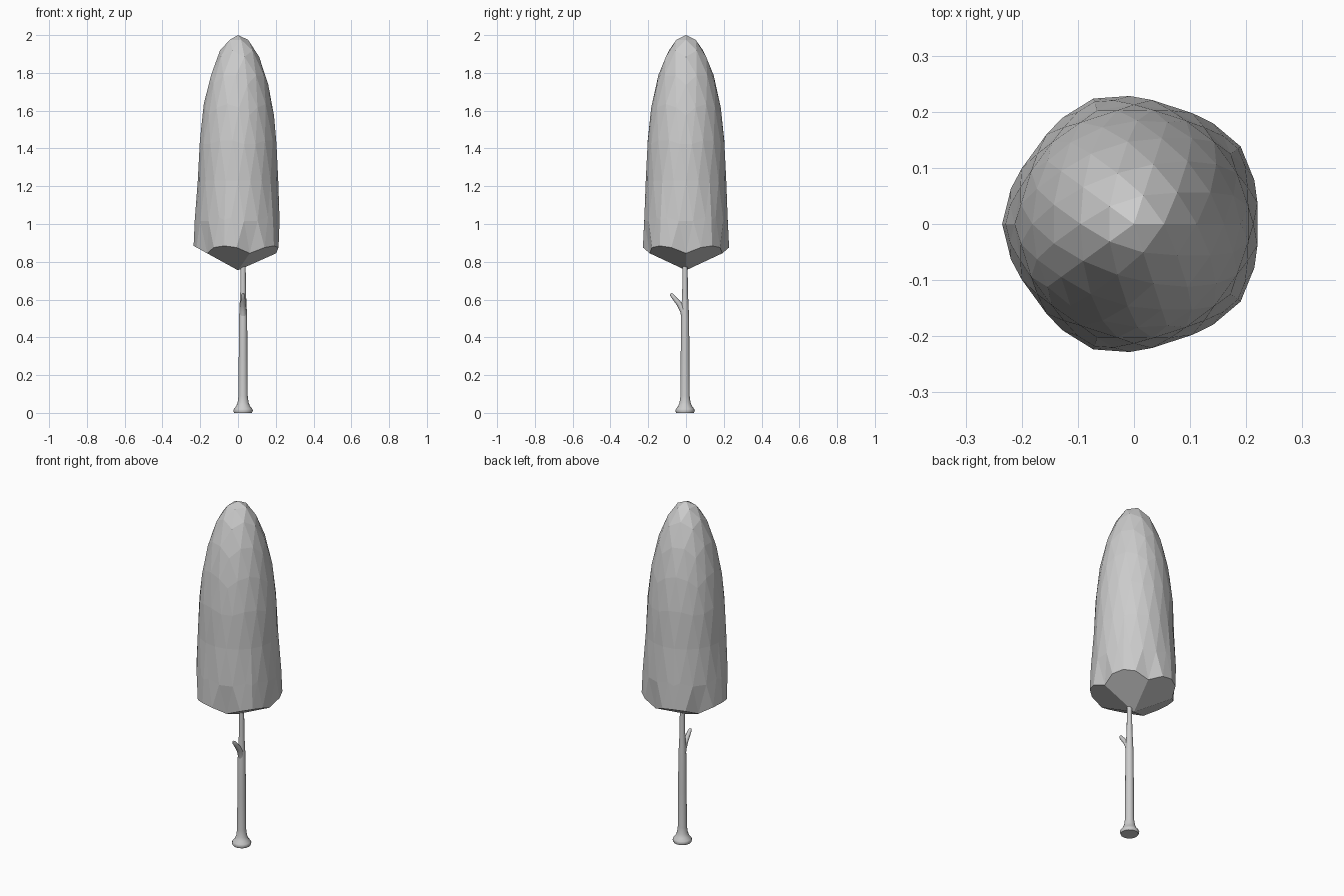
import bpy, bmesh, math
from mathutils import Vector

if "Cube" in bpy.data.objects:
    bpy.data.objects.remove(bpy.data.objects["Cube"])


def add_object(name, bm, smooth=False):
    bmesh.ops.recalc_face_normals(bm, faces=bm.faces)
    mesh = bpy.data.meshes.new(name)
    bm.to_mesh(mesh)
    bm.free()
    ob = bpy.data.objects.new(name, mesh)
    bpy.context.collection.objects.link(ob)
    if smooth:
        bpy.ops.object.select_all(action='DESELECT')
        ob.select_set(True)
        bpy.context.view_layer.objects.active = ob
        bpy.ops.object.shade_smooth_by_angle(angle=math.radians(50))
    return ob


def tube(name, path, sides=16):
    """Loft rings along a path of (x, y, z, radius), bending in the y-z plane."""
    bm = bmesh.new()
    pts = [Vector(p[:3]) for p in path]
    rings = []
    for i, p in enumerate(pts):
        t = (pts[min(i + 1, len(pts) - 1)] - pts[max(i - 1, 0)]).normalized()
        u = Vector((1, 0, 0))
        v = t.cross(u)
        rings.append([bm.verts.new(p + path[i][3] * (u * math.cos(a) + v * math.sin(a)))
                      for a in (2 * math.pi * k / sides for k in range(sides))])
    for a, b in zip(rings, rings[1:]):
        for k in range(sides):
            n = (k + 1) % sides
            bm.faces.new((a[k], a[n], b[n], b[k]))
    bm.faces.new(rings[0])
    bm.faces.new(rings[-1])
    return add_object(name, bm, True)


# Crown: stretched icosphere with a five-sided faceted underside
CORNERS = [math.radians(36 + 72 * k) for k in range(5)]
DIRS = [Vector((math.cos(a), math.sin(a), 0)) for a in CORNERS]
BOTTOM, SLOPE = 0.755, 0.55

bm = bmesh.new()
bmesh.ops.create_icosphere(bm, subdivisions=3, radius=1)

# Cut away the lower cap along the five lowest icosahedron edges
ring = [Vector((d.x * 0.8944, d.y * 0.8944, -0.4472)) for d in DIRS]
planes = [ring[k].cross(ring[(k + 1) % 5]).normalized() for k in range(5)]
planes = [n if n.z < 0 else -n for n in planes]
inside = [v for v in bm.verts if all(v.co.dot(n) > 0.03 for n in planes)]
bmesh.ops.delete(bm, geom=inside, context='VERTS')

# Extra vertex above each corner carries the short vertical crease
crease_edges = []
for e in bm.edges:
    m = (e.verts[0].co + e.verts[1].co) / 2
    flat = Vector((m.x, m.y, 0)).normalized()
    level = abs(e.verts[0].co.z - e.verts[1].co.z) < 0.01
    if level and -0.35 < m.z < -0.1 and max(flat.dot(d) for d in DIRS) > 0.999:
        crease_edges.append(e)
bmesh.ops.subdivide_edges(bm, edges=crease_edges, cuts=1)
bmesh.ops.triangulate(bm, faces=[f for f in bm.faces if len(f.verts) > 3])

# Stretch the ball into the crown shape
for v in bm.verts:
    s = v.co.z
    on_chord = v.co.length < 0.997
    flat = Vector((v.co.x, v.co.y, 0))
    c = flat.length
    flat = flat.normalized() if c > 1e-5 else flat
    near = max(flat.dot(d) for d in DIRS)
    if on_chord:
        r, z = 0.229, 1.02
    elif v.is_boundary:
        f = (near - math.cos(math.pi / 5)) / (1 - math.cos(math.pi / 5))
        r = 0.202 + 0.033 * f
        z = BOTTOM + SLOPE * r * near
    else:
        z = 1.23 + 0.77 * s
        r = c * (0.213 + 0.07 * max(0, -s))
    v.co = flat * r + Vector((0, 0, z))

# Underside fan
rim = [e for e in bm.edges if e.is_boundary]
tip = bm.verts.new((0, 0, BOTTOM))
for e in rim:
    bm.faces.new((e.verts[0], e.verts[1], tip))
add_object("crown", bm)

# Trunk with flared foot
X, Y = 0.027, -0.005
profile = [(0.0, 0.047), (0.012, 0.052), (0.022, 0.048), (0.035, 0.037), (0.055, 0.029),
           (0.09, 0.0245), (0.3, 0.023), (0.5, 0.0215), (0.57, 0.0185),
           (0.64, 0.015), (0.85, 0.013)]
tube("trunk", [(X, Y, z, r) for z, r in profile])

# Branch stub reaching to the front
tube("branch_stub", [(X, -0.004, 0.49, 0.018), (X, -0.014, 0.54, 0.017),
                     (X, -0.036, 0.577, 0.014), (X, -0.058, 0.603, 0.0115),
                     (X, -0.076, 0.625, 0.0095), (X, -0.081, 0.632, 0.005)], 12)
